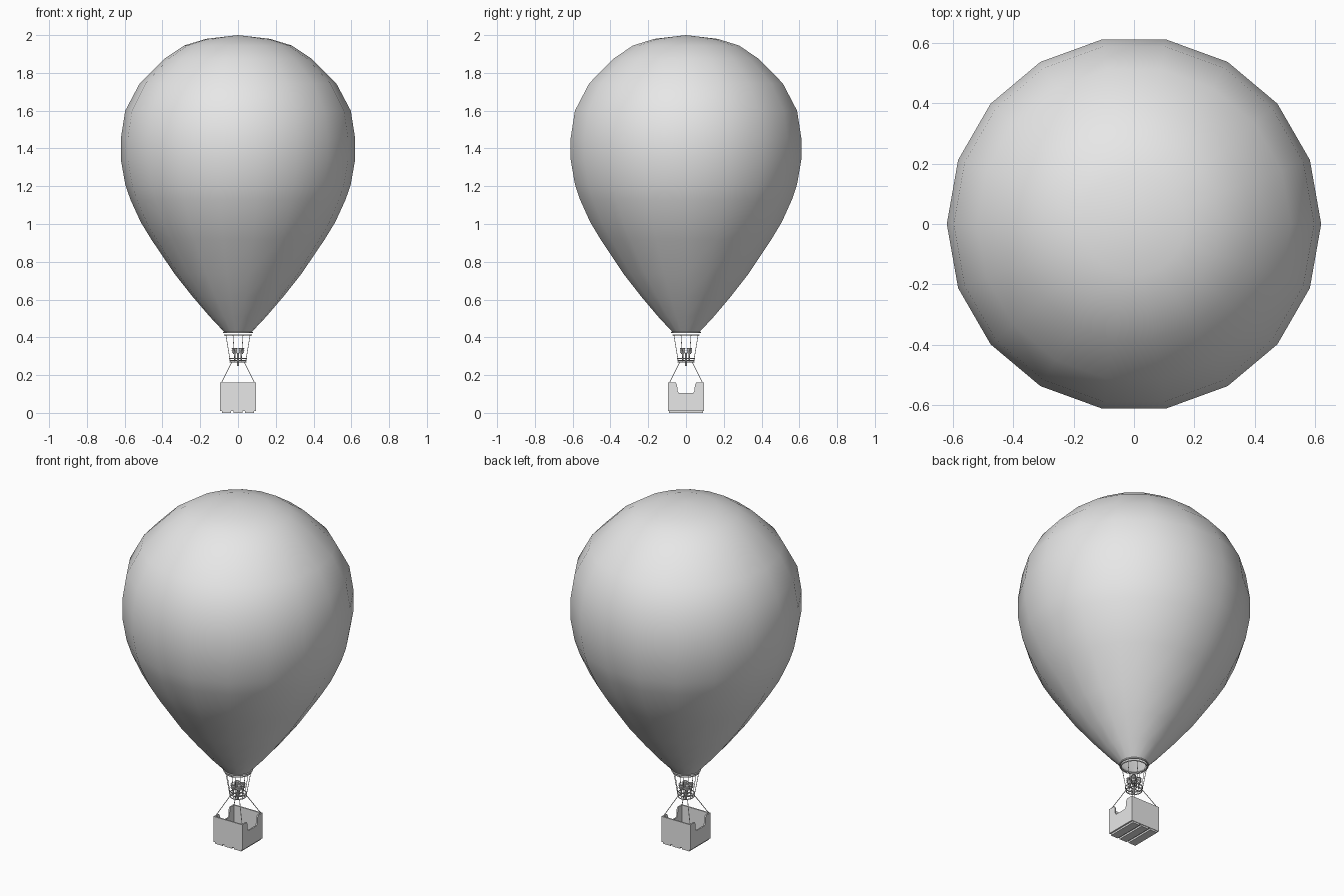
import bpy, bmesh, math
from mathutils import Vector

cube = bpy.data.objects.get("Cube")
if cube:
    bpy.data.objects.remove(cube, do_unlink=True)

grey = bpy.data.materials.new("plain_grey")
grey.use_nodes = True
grey.diffuse_color = (0.8, 0.8, 0.8, 1)
grey.node_tree.nodes["Principled BSDF"].inputs["Base Color"].default_value = (0.8, 0.8, 0.8, 1)


def finish(name, bm, smooth=None):
    """Turn a bmesh into a named object, optionally smooth below an angle."""
    bmesh.ops.recalc_face_normals(bm, faces=bm.faces)
    mesh = bpy.data.meshes.new(name)
    bm.to_mesh(mesh)
    bm.free()
    mesh.materials.append(grey)
    obj = bpy.data.objects.new(name, mesh)
    bpy.context.collection.objects.link(obj)
    if smooth:
        bpy.ops.object.select_all(action="DESELECT")
        obj.select_set(True)
        bpy.context.view_layer.objects.active = obj
        bpy.ops.object.shade_smooth_by_angle(angle=math.radians(smooth))
    return obj


def lathe(name, profile, sides, center=(0, 0), closed=False, smooth=50):
    """Revolve (radius, height) points around a vertical axis."""
    bm = bmesh.new()
    verts = [bm.verts.new((center[0] + r, center[1], z)) for r, z in profile]
    pairs = list(zip(verts, verts[1:] + verts[:1]))
    edges = [bm.edges.new(p) for p in (pairs if closed else pairs[:-1])]
    bmesh.ops.spin(bm, geom=verts + edges, cent=(*center, 0), axis=(0, 0, 1),
                   angle=math.tau, steps=sides, use_duplicate=False)
    bmesh.ops.remove_doubles(bm, verts=bm.verts, dist=0.0003)
    return finish(name, bm, smooth)


def hoop(name, radius, z, thick, sides=18, center=(0, 0)):
    section = [(radius + thick * math.cos(a * math.tau / 6),
                z + thick * math.sin(a * math.tau / 6)) for a in range(6)]
    return lathe(name, section, sides, center, closed=True)


def rod(name, start, end, radius):
    start, end = Vector(start), Vector(end)
    bm = bmesh.new()
    bmesh.ops.create_cone(bm, cap_ends=True, segments=6, radius1=radius,
                          radius2=radius, depth=(end - start).length)
    turn = (end - start).to_track_quat("Z", "Y").to_matrix()
    bmesh.ops.rotate(bm, verts=bm.verts, matrix=turn)
    bmesh.ops.translate(bm, verts=bm.verts, vec=(start + end) / 2)
    return finish(name, bm, 50)


def box(name, center, size):
    bm = bmesh.new()
    bmesh.ops.create_cube(bm, size=1)
    bmesh.ops.scale(bm, verts=bm.verts, vec=size)
    bmesh.ops.translate(bm, verts=bm.verts, vec=center)
    return finish(name, bm)


# Balloon envelope, open at the mouth
lathe("envelope", [(0.07, 0.425), (0.15, 0.51), (0.24, 0.615), (0.335, 0.735),
                   (0.46, 0.92), (0.515, 1.01), (0.57, 1.13), (0.597, 1.21),
                   (0.62, 1.34), (0.62, 1.455), (0.597, 1.6), (0.52, 1.745),
                   (0.39, 1.875), (0.285, 1.945), (0.17, 1.98), (0, 2)], 18, smooth=60)

# Mouth rings and burner hoops
hoop("mouth_ring_upper", 0.077, 0.426, 0.004)
hoop("mouth_ring_lower", 0.071, 0.413, 0.003)
hoop("burner_hoop_upper", 0.046, 0.287, 0.003)
hoop("burner_hoop_lower", 0.043, 0.269, 0.003)

# Wires between the mouth and the burner hoop
for i in range(8):
    a = (i + 0.5) * math.tau / 8
    c, s = math.cos(a), math.sin(a)
    rod("mouth_wire", (0.07 * c, 0.07 * s, 0.415), (0.044 * c, 0.044 * s, 0.27), 0.0016)

# Cross bars and the fuel stem
rod("burner_bar", (-0.044, 0, 0.278), (0.044, 0, 0.278), 0.003)
rod("burner_bar", (0, -0.044, 0.278), (0, 0.044, 0.278), 0.003)
rod("fuel_stem", (0, 0, 0.247), (0, 0, 0.318), 0.005)

# Four burners with coils, and ropes to the basket corners
for sx in (-1, 1):
    for sy in (-1, 1):
        spot = (0.018 * sx, 0.018 * sy)
        lathe("burner", [(0, 0.312), (0.008, 0.312), (0.011, 0.32),
                         (0.011, 0.342), (0.007, 0.342), (0, 0.325)], 10, spot)
        rod("burner_pipe", (*spot, 0.278), (*spot, 0.315), 0.004)
        for z in (0.322, 0.332, 0.342):
            hoop("burner_coil", 0.0125, z, 0.003, 10, spot)
        rod("basket_rope", (0.032 * sx, 0.032 * sy, 0.27),
            (0.088 * sx, 0.088 * sy, 0.158), 0.002)

# Basket: plain front and back walls
HALF, WALL, BASE, TOP = 0.094, 0.008, 0.01, 0.16
for side in (-1, 1):
    box("basket_end_wall", (0, side * (HALF - WALL / 2), (BASE + TOP) / 2),
        (2 * HALF, WALL, TOP - BASE))

# Basket side walls with a stepped notch
half = [(HALF - WALL, BASE), (HALF - WALL, TOP), (0.054, TOP), (0.047, 0.148),
        (0.045, 0.118), (0.038, 0.104)]
outline = half + [(-y, z) for y, z in reversed(half)]
for side in (-1, 1):
    bm = bmesh.new()
    face = bm.faces.new([bm.verts.new((side * HALF, y, z)) for y, z in outline])
    new = bmesh.ops.extrude_face_region(bm, geom=[face])["geom"]
    bmesh.ops.translate(bm, vec=(-side * WALL, 0, 0),
                        verts=[v for v in new if isinstance(v, bmesh.types.BMVert)])
    finish("basket_notched_wall", bm)

# Floor and wide runners underneath
box("basket_floor", (0, 0, BASE + 0.004), (2 * HALF - WALL, 2 * HALF - WALL, 0.008))
for i in range(-1, 2):
    box("basket_runner", (i * 0.061, 0, BASE / 2), (0.048, 2 * HALF - 0.006, BASE))
